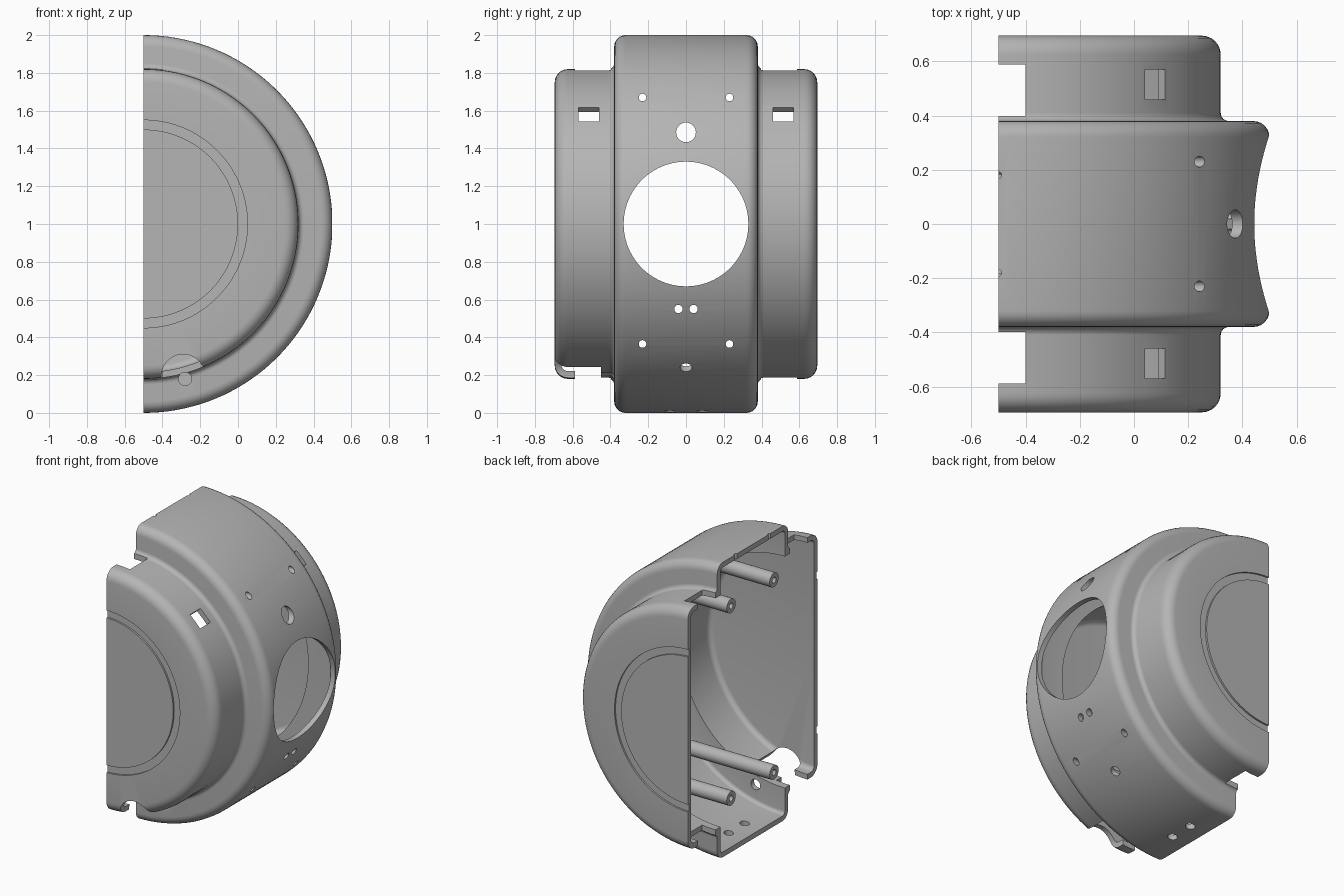
import bpy
import bmesh
import math
from mathutils import Vector, Matrix

cube = bpy.data.objects.get("Cube")
if cube:
    bpy.data.objects.remove(cube, do_unlink=True)

AXIS_X, AXIS_Z = -0.5, 1.0   # the shell is turned about a line along y

grey = bpy.data.materials.new("matte_grey")
grey.use_nodes = True
grey.diffuse_color = (0.46, 0.46, 0.46, 1)
grey.node_tree.nodes["Principled BSDF"].inputs["Base Color"].default_value = grey.diffuse_color


def make_object(name, bm):
    bmesh.ops.recalc_face_normals(bm, faces=bm.faces[:])
    mesh = bpy.data.meshes.new(name)
    bm.to_mesh(mesh)
    bm.free()
    mesh.materials.append(grey)
    obj = bpy.data.objects.new(name, mesh)
    bpy.context.collection.objects.link(obj)
    return obj


def rounded(corners, steps=6):
    """Polyline of (y, radius, fillet) corners with the fillets drawn in."""
    points = []
    for i, (y, r, fillet) in enumerate(corners):
        p = Vector((y, r))
        if fillet == 0:
            points.append(p)
            continue
        u = (Vector(corners[i - 1][:2]) - p).normalized()
        v = (Vector(corners[i + 1][:2]) - p).normalized()
        centre = p + fillet * (u + v)
        for k in range(steps + 1):
            t = math.pi / 2 * k / steps
            points.append(centre - fillet * (v * math.cos(t) + u * math.sin(t)))
    return points


def both_sides(half):
    return half + [Vector((-p.x, p.y)) for p in reversed(half)]


def half_turn(name, profile, steps=72):
    """Sweep a closed profile through half a turn and close the cut ends."""
    bm = bmesh.new()
    on_axis = {}
    rows = []
    for j in range(steps + 1):
        a = math.pi * j / steps
        row = []
        for i, p in enumerate(profile):
            if p.y < 1e-6:
                if i not in on_axis:
                    on_axis[i] = bm.verts.new((AXIS_X, p.x, AXIS_Z))
                row.append(on_axis[i])
            else:
                row.append(bm.verts.new((AXIS_X + p.y * math.sin(a), p.x,
                                         AXIS_Z + p.y * math.cos(a))))
        rows.append(row)
    n = len(profile)
    for low, high in zip(rows, rows[1:]):
        for i in range(n):
            k = (i + 1) % n
            corners = list(dict.fromkeys((low[i], low[k], high[k], high[i])))
            if len(corners) > 2:
                bm.faces.new(corners)
    bm.faces.new(rows[0])
    bm.faces.new(rows[-1])
    return make_object(name, bm)


def rod(name, start, end, radius, sides=32):
    start, end = Vector(start), Vector(end)
    bm = bmesh.new()
    turn = (end - start).to_track_quat('Z', 'Y').to_matrix().to_4x4()
    bmesh.ops.create_cone(bm, cap_ends=True, segments=sides, radius1=radius, radius2=radius,
                          depth=(end - start).length,
                          matrix=Matrix.Translation((start + end) / 2) @ turn)
    return make_object(name, bm)


def box(name, centre, size, tilt=0):
    bm = bmesh.new()
    bmesh.ops.create_cube(bm, size=1, matrix=Matrix.Translation(centre)
                          @ Matrix.Rotation(tilt, 4, 'Y') @ Matrix.Diagonal((*size, 1)))
    return make_object(name, bm)


def carve(obj, cutters):
    for cutter in cutters:
        mod = obj.modifiers.new("cut", 'BOOLEAN')
        mod.operation = 'DIFFERENCE'
        mod.solver = 'EXACT'
        mod.object = cutter
    bpy.context.view_layer.update()
    result = bpy.data.meshes.new_from_object(
        obj.evaluated_get(bpy.context.evaluated_depsgraph_get()))
    obj.modifiers.clear()
    obj.data = result


def smooth(obj):
    obj.data.shade_smooth()
    obj.data.set_sharp_from_angle(angle=math.radians(30))


# Stepped half-drum shell, with a ring groove in each end
outer = rounded([(0.695, 0, 0), (0.695, 0.5, 0), (0.683, 0.5, 0), (0.683, 0.55, 0),
                 (0.695, 0.55, 0), (0.695, 0.82, 0.07), (0.38, 0.82, 0.03),
                 (0.38, 1, 0.06), (0, 1, 0)])[:-1]
inner = rounded([(0.66, 0, 0), (0.66, 0.785, 0.035), (0.345, 0.785, 0),
                 (0.345, 0.965, 0.025), (0, 0.965, 0)])[:-1]
shell = half_turn("shell", both_sides(outer) + both_sides(inner)[::-1])

# Large round opening and the small holes in the curved face
cutters = [
    rod("opening_cutter", (0.1, 0, 1), (0.8, 0, 1), 0.33, 96),
    rod("upper_hole_cutter", (0.1, 0, 1.485), (0.8, 0, 1.485), 0.052),
    rod("lower_hole_cutter", (0.05, 0, 0.36), (0.25, 0, 0.12), 0.032),
    rod("step_hole_cutter", (-0.28, -0.46, 0.18), (-0.28, -0.3, 0.18), 0.035),
    rod("cable_arch_cutter", (-0.29, -0.8, 0.195), (-0.29, -0.45, 0.195), 0.115, 48),
]
for side in (-1, 1):
    cutters += [
        rod("pin_hole_cutter", (0.1, side * 0.04, 0.55), (0.8, side * 0.04, 0.55), 0.022),
        rod("floor_hole_cutter", (-0.38, side * 0.085, -0.1), (-0.38, side * 0.085, 0.1), 0.03),
        rod("seam_notch_cutter", (-0.5, side * 0.18, 1.9), (-0.5, side * 0.18, 2.1), 0.012, 16),
        box("seam_slot_cutter", (-0.5, side * 0.493, 1), (0.2, 0.19, 2.4)),
        box("window_cutter", (0.077, side * 0.515, 1.58), (0.105, 0.11, 0.2), math.pi / 4),
    ]

# Four hollow screw posts running from the curved wall to the open side
posts = []
for side in (-1, 1):
    for level in (0.365, 1.67):
        y = side * 0.23
        post = rod("screw_post", (AXIS_X, y, level), (0.2, y, level), 0.048)
        for v in post.data.vertices:
            if v.co.x > 0:
                v.co.x = AXIS_X + math.sqrt(0.975 ** 2 - (v.co.z - AXIS_Z) ** 2)
        bore = rod("screw_bore_cutter", (-0.7, y, level), (0.8, y, level), 0.02, 24)
        carve(post, [bore])
        smooth(post)
        posts.append(post)
        cutters.append(bore)

carve(shell, cutters)
smooth(shell)
for cutter in cutters:
    bpy.data.objects.remove(cutter, do_unlink=True)
